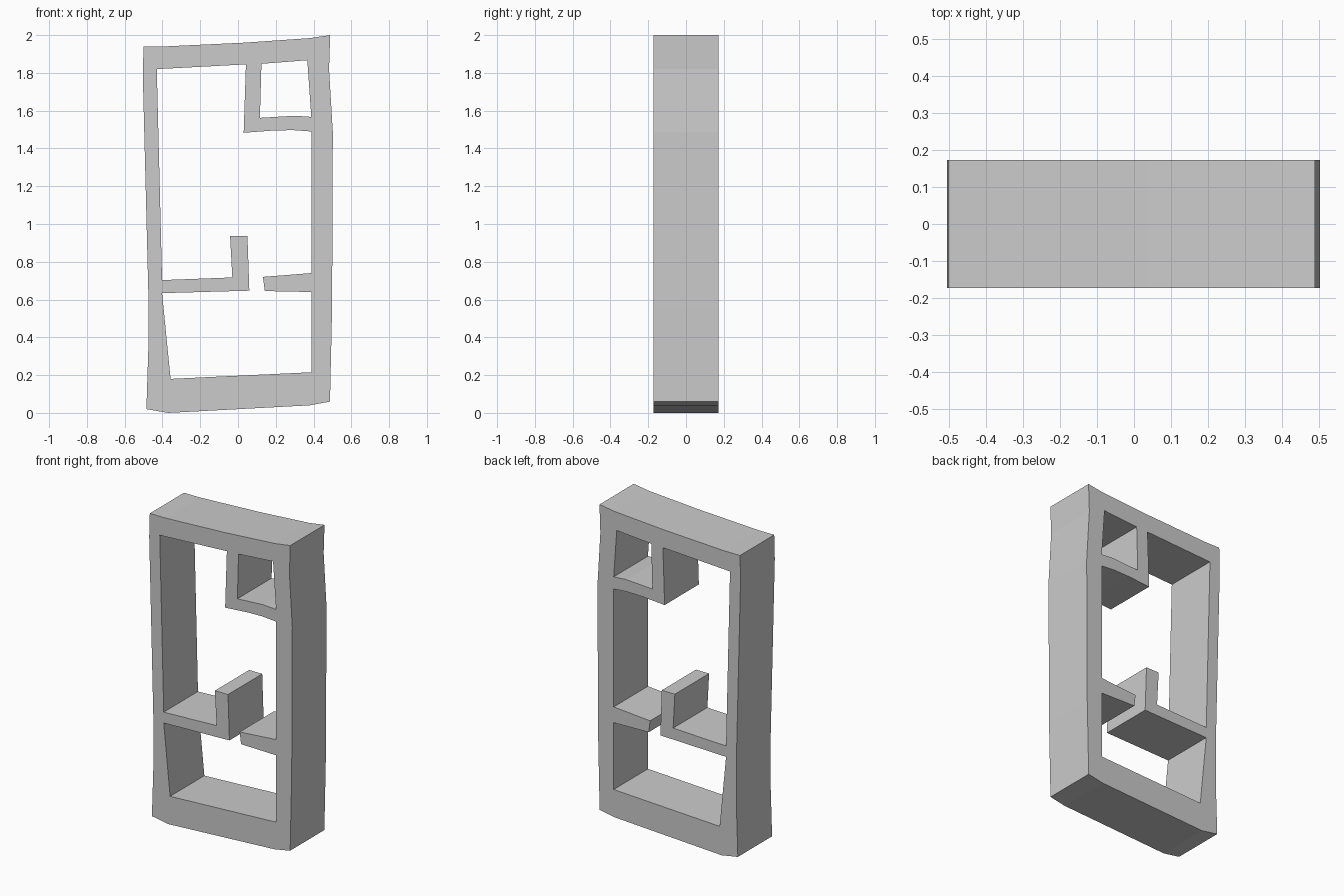
import bpy, bmesh

if "Cube" in bpy.data.objects:
    bpy.data.objects.remove(bpy.data.objects["Cube"])

HALF_DEPTH = 0.172

# Outer frame silhouette (x, z)
outer = [(-.50, 1.94), (-.39, 1.94), (.035, 1.96), (.38, 1.984), (.488, 2.0),
         (.482, 1.82), (.502, 1.485), (.498, .55), (.487, .06), (.38, .04),
         (-.37, 0), (-.485, .02), (-.475, .33), (-.475, .65), (-.504, 1.79)]

# Main opening, running around the hanging box, shelf with upright, and stub shelf
opening = [(-.43, 1.82), (.042, 1.845), (.03, 1.483), (.19, 1.495), (.29, 1.497),
           (.388, 1.49), (.388, .74), (.132, .72), (.142, .645), (.388, .64),
           (.388, .215), (-.357, .18), (-.402, .634), (.06, .647), (.05, .936),
           (-.042, .936), (-.03, .717), (-.402, .703)]

# Small compartment at the upper right
compartment = [(.124, 1.848), (.367, 1.867), (.388, 1.567), (.30, 1.573), (.116, 1.562)]


def loop_edges(bm, points):
    vs = [bm.verts.new((x, -HALF_DEPTH, z)) for x, z in points]
    return [bm.edges.new((vs[i], vs[(i + 1) % len(vs)])) for i in range(len(vs))]


# Fill the pierced profile and extrude it through the depth
bm = bmesh.new()
edges = [e for pts in (outer, opening, compartment) for e in loop_edges(bm, pts)]
bmesh.ops.triangle_fill(bm, edges=edges, use_beauty=True, normal=(0, -1, 0))
ext = bmesh.ops.extrude_face_region(bm, geom=bm.faces[:], use_keep_orig=True)
back = [g for g in ext["geom"] if isinstance(g, bmesh.types.BMVert)]
bmesh.ops.translate(bm, verts=back, vec=(0, 2 * HALF_DEPTH, 0))
bmesh.ops.recalc_face_normals(bm, faces=bm.faces[:])

mesh = bpy.data.meshes.new("shelf_frame")
bm.to_mesh(mesh)
bm.free()
bpy.context.collection.objects.link(bpy.data.objects.new("shelf_frame", mesh))
